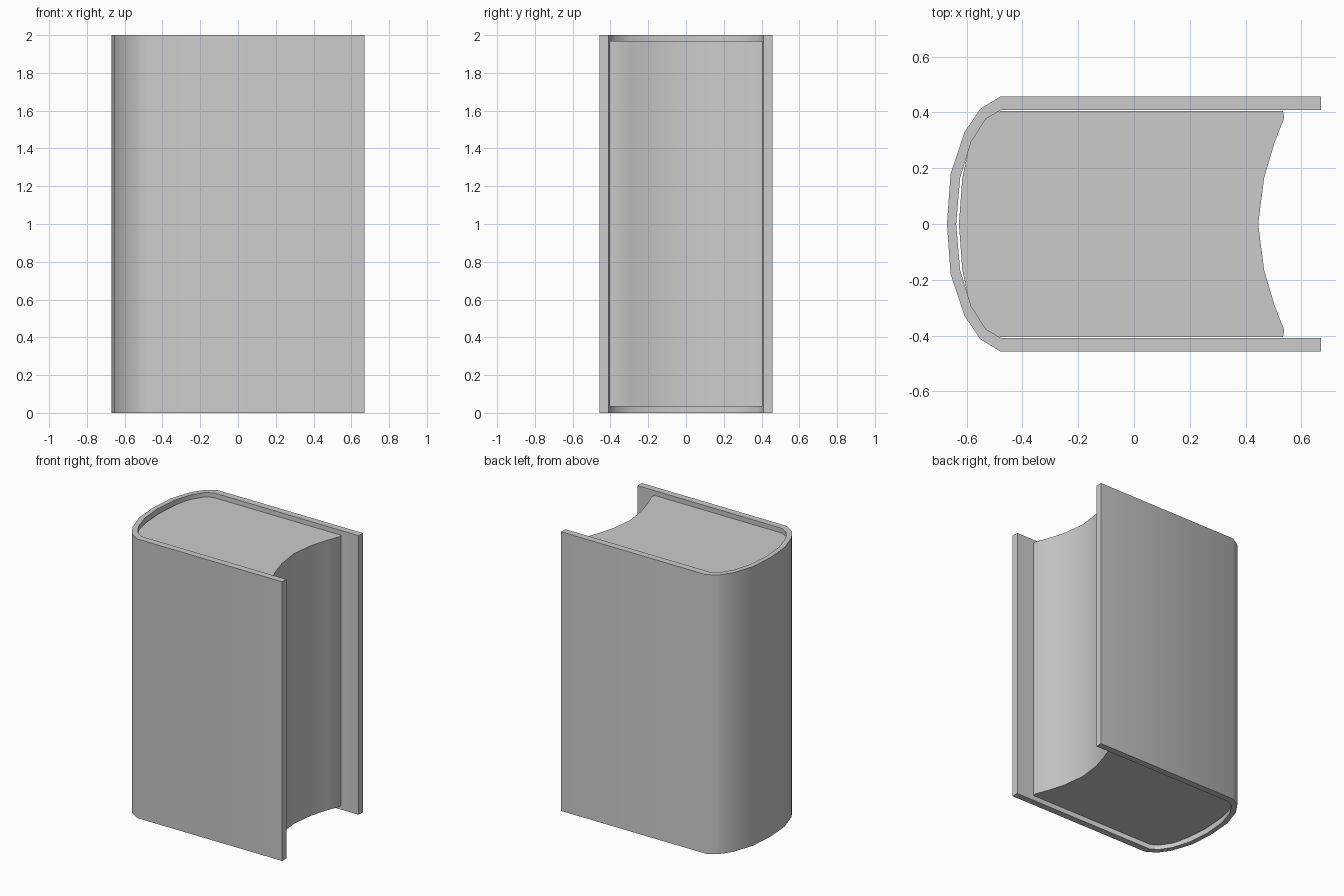
import bpy, bmesh, math

if "Cube" in bpy.data.objects:
    bpy.data.objects.remove(bpy.data.objects["Cube"])


def mirrored(half):
    """Complete a half outline (ending on y = 0) by mirroring it across y."""
    return half + [(x, -y) for x, y in reversed(half[:-1])]


def extrude_profile(name, outline, z0, z1):
    bm = bmesh.new()
    face = bm.faces.new([bm.verts.new((x, y, z0)) for x, y in outline])
    grown = bmesh.ops.extrude_face_region(bm, geom=[face], use_keep_orig=True)
    top = [v for v in grown["geom"] if isinstance(v, bmesh.types.BMVert)]
    bmesh.ops.translate(bm, verts=top, vec=(0, 0, z1 - z0))
    bmesh.ops.recalc_face_normals(bm, faces=bm.faces)
    mesh = bpy.data.meshes.new(name)
    bm.to_mesh(mesh)
    bm.free()
    obj = bpy.data.objects.new(name, mesh)
    bpy.context.collection.objects.link(obj)
    bpy.ops.object.select_all(action='DESELECT')
    obj.select_set(True)
    bpy.context.view_layer.objects.active = obj
    bpy.ops.object.shade_smooth_by_angle(angle=math.radians(40))
    return obj


# Cover: two boards joined by a rounded spine
outer = mirrored([(0.67, 0.457), (-0.478, 0.457), (-0.55, 0.413),
                  (-0.607, 0.33), (-0.657, 0.18), (-0.67, 0)])
inner = mirrored([(0.67, 0.409), (-0.475, 0.409), (-0.53, 0.377),
                  (-0.583, 0.295), (-0.623, 0.165), (-0.637, 0)])
extrude_profile("cover", outer + inner[::-1], 0, 2)

# Page block: rounded at the spine, hollowed at the fore edge
back = mirrored([(-0.485, 0.405), (-0.532, 0.378), (-0.587, 0.293),
                 (-0.615, 0.165), (-0.627, 0)])
fore = mirrored([(0.534, 0.405), (0.538, 0.38), (0.503, 0.29),
                 (0.466, 0.165), (0.445, 0)])
extrude_profile("page_block", back + fore[::-1], 0.033, 1.968)
